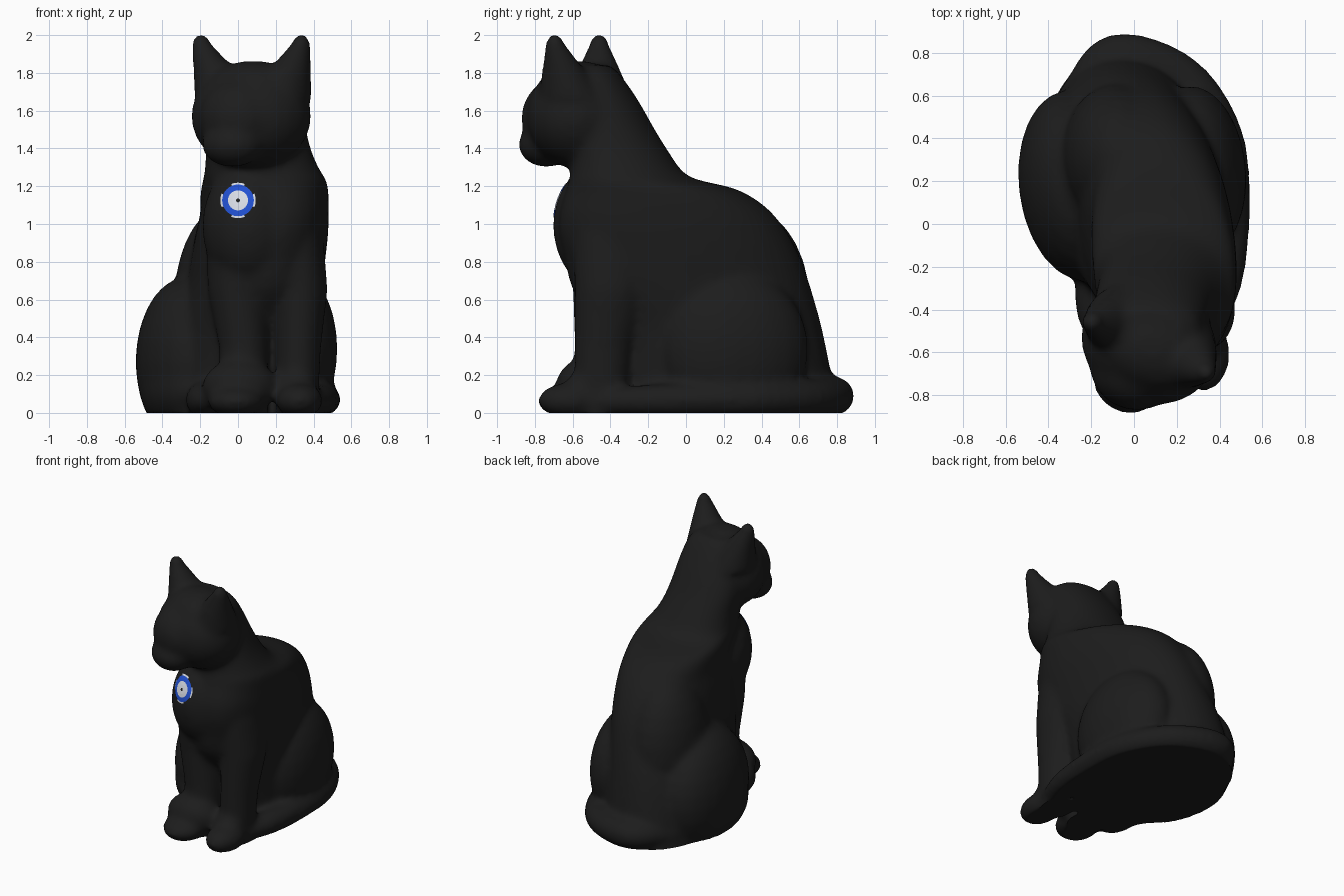
import bpy, bmesh
from math import cos, sin, pi, copysign
from mathutils import Vector, Matrix
from mathutils.bvhtree import BVHTree

cube = bpy.data.objects.get("Cube")
if cube:
    bpy.data.objects.remove(cube, do_unlink=True)


def material(name, rgb):
    m = bpy.data.materials.new(name)
    m.use_nodes = True
    m.diffuse_color = (*rgb, 1)
    bsdf = next(n for n in m.node_tree.nodes if n.type == 'BSDF_PRINCIPLED')
    bsdf.inputs["Base Color"].default_value = (*rgb, 1)
    return m


black = material("black", (0.012, 0.012, 0.012))
blue = material("blue", (0.015, 0.08, 0.64))
white = material("pale grey", (0.68, 0.71, 0.78))


def make_object(name, bm, mats):
    mesh = bpy.data.meshes.new(name)
    bm.to_mesh(mesh)
    ob = bpy.data.objects.new(name, mesh)
    bpy.context.collection.objects.link(ob)
    for m in mats:
        mesh.materials.append(m)
    return ob


def loft(bm, sections, power=2.0, shear=0.0, n=32):
    """Capped stack of level ovals: (x, y, z, x radius, y radius)."""
    rings = []
    for x, y, z, rx, ry in sections:
        ring = []
        for i in range(n):
            c, s = cos(2 * pi * i / n), sin(2 * pi * i / n)
            dx = rx * copysign(abs(c) ** (2 / power), c)
            dy = ry * copysign(abs(s) ** (2 / power), s)
            ring.append(bm.verts.new((x + dx + shear * dy, y + dy, z)))
        rings.append(ring)
    for a, b in zip(rings, rings[1:]):
        for i in range(n):
            j = (i + 1) % n
            bm.faces.new((a[i], a[j], b[j], b[i]))
    bm.faces.new(rings[0][::-1])
    bm.faces.new(rings[-1])


def ball(bm, centre, radii, turn=0.0):
    """Ellipsoid made as a loft, spun about z."""
    first = len(bm.verts)
    angles = [pi * (k / 14 - 0.5) for k in range(1, 14)]
    loft(bm, [(0, 0, sin(a), cos(a), cos(a)) for a in angles], n=24)
    mat = (Matrix.Translation(centre) @ Matrix.Rotation(turn, 4, 'Z')
           @ Matrix.Diagonal((*radii, 1)))
    bm.verts.ensure_lookup_table()
    for v in bm.verts[first:]:
        v.co = mat @ v.co


def spline(points, steps):
    """Points along a smooth path, given as equal-length tuples."""
    pts = [Vector(p) for p in points]
    pts = [2 * pts[0] - pts[1]] + pts + [2 * pts[-1] - pts[-2]]
    out = []
    for a, b, c, d in zip(pts, pts[1:], pts[2:], pts[3:]):
        for k in range(steps):
            t = k / steps
            out.append(0.5 * (2 * b + (c - a) * t + (2 * a - 5 * b + 4 * c - d) * t * t
                              + (3 * b - a - 3 * c + d) * t ** 3))
    return out + [pts[-2]]


bm = bmesh.new()

# torso and neck: height, front y, back y, centre x, half width
profile = [
    (-0.06, -0.42, 0.80, -0.02, 0.40),
    (0.20, -0.42, 0.77, 0.00, 0.40),
    (0.45, -0.47, 0.72, 0.03, 0.38),
    (0.65, -0.60, 0.665, 0.08, 0.355),
    (0.81, -0.64, 0.61, 0.105, 0.35),
    (0.94, -0.67, 0.545, 0.125, 0.345),
    (1.05, -0.67, 0.465, 0.14, 0.335),
    (1.13, -0.65, 0.37, 0.14, 0.335),
    (1.19, -0.63, 0.25, 0.14, 0.335),
    (1.235, -0.62, 0.06, 0.14, 0.325),
    (1.28, -0.61, -0.02, 0.13, 0.305),
    (1.38, -0.61, -0.09, 0.11, 0.28),
    (1.50, -0.61, -0.165, 0.09, 0.27),
    (1.65, -0.63, -0.25, 0.08, 0.255),
    (1.78, -0.63, -0.34, 0.08, 0.22),
    (1.84, -0.60, -0.40, 0.07, 0.16),
]
torso = [(cx, (y0 + y1) / 2, z, w, (y1 - y0) / 2) for z, y0, y1, cx, w in profile]
loft(bm, spline(torso, 3), power=2.15, shear=-0.1)

# breast and rump
ball(bm, (0.06, -0.44, 0.99), (0.25, 0.265, 0.34))
ball(bm, (-0.06, 0.30, 0.58), (0.28, 0.36, 0.52), 0.1)

# haunches
ball(bm, (-0.27, 0.18, 0.27), (0.27, 0.45, 0.45), 0.12)
ball(bm, (-0.27, 0.14, 0.13), (0.25, 0.41, 0.24), 0.12)
ball(bm, (0.29, 0.25, 0.34), (0.235, 0.40, 0.42), 0.1)
# hind foot showing beside the front paw
ball(bm, (-0.17, -0.32, 0.07), (0.11, 0.24, 0.10))

# front legs
loft(bm, [(0.31, -0.38, 0.95, 0.14, 0.22), (0.33, -0.40, 0.65, 0.145, 0.19),
          (0.32, -0.44, 0.35, 0.12, 0.15), (0.31, -0.46, -0.05, 0.11, 0.13)])
loft(bm, [(0.0, -0.40, 0.95, 0.17, 0.22), (0.0, -0.41, 0.65, 0.16, 0.19),
          (0.03, -0.45, 0.35, 0.13, 0.14), (0.03, -0.48, -0.05, 0.13, 0.13)])

# front paws
ball(bm, (0.325, -0.61, 0.065), (0.125, 0.175, 0.095))
ball(bm, (0.31, -0.53, 0.12), (0.11, 0.11, 0.12))
ball(bm, (-0.01, -0.62, 0.06), (0.15, 0.165, 0.085))
ball(bm, (0.01, -0.54, 0.14), (0.20, 0.15, 0.145))

# tail wrapped around the left side
path = [(-0.26, 0.58, 0.08, 0.10), (-0.08, 0.765, 0.09, 0.125), (0.22, 0.67, 0.08, 0.12),
        (0.40, 0.40, 0.075, 0.115), (0.44, 0.08, 0.07, 0.105),
        (0.42, -0.22, 0.065, 0.10), (0.36, -0.45, 0.06, 0.08)]
for x, y, z, r in spline(path, 6):
    ball(bm, (x, y, z), (r, r, r * 0.85))

# head, turned slightly to the right
TURN = -0.39
ball(bm, (0.07, -0.56, 1.57), (0.325, 0.28, 0.28), TURN)
ball(bm, (0.08, -0.57, 1.69), (0.28, 0.21, 0.175), TURN)
ball(bm, (0.0, -0.68, 1.56), (0.21, 0.19, 0.21), TURN)
ball(bm, (-0.03, -0.74, 1.42), (0.165, 0.145, 0.12), TURN)

# ears: broad cones growing out of the skull, with round tips
for base, tip in (((-0.05, -0.46), (-0.195, -0.46)), ((0.21, -0.60), (0.335, -0.695))):
    a, b = Vector((*base, 1.66)), Vector((*tip, 1.96))
    loft(bm, [(*a, 0.18, 0.18), (*b, 0.05, 0.05)])
    ball(bm, b, (0.05, 0.05, 0.048))

# blend everything into one smooth skin
cat = make_object("cat_body", bm, [black])
bm.free()
bpy.context.view_layer.objects.active = cat
cat.select_set(True)
remesh = cat.modifiers.new("Skin", 'REMESH')
remesh.mode = 'VOXEL'
remesh.voxel_size = 0.02
relax = cat.modifiers.new("Relax", 'SMOOTH')
relax.factor = 0.5
relax.iterations = 14
for m in ("Skin", "Relax"):
    bpy.ops.object.modifier_apply(modifier=m)

# flat underside
for v in cat.data.vertices:
    v.co.z = max(v.co.z, 0)
cat.data.update()
bpy.ops.object.shade_smooth_by_angle(angle=0.8)

bm = bmesh.new()
bm.from_mesh(cat.data)
skin = BVHTree.FromBMesh(bm)
bm.free()

# round chest charm, laid onto the skin as a thin plate
RADII, SEG = (0.01, 0.03, 0.053, 0.068, 0.084, 0.094), 32
bm = bmesh.new()


def on_skin(r, i):
    x, z = r * sin(2 * pi * i / SEG), 1.125 + r * cos(2 * pi * i / SEG)
    hit = skin.ray_cast(Vector((x, -2, z)), Vector((0, 1, 0)))[0]
    return bm.verts.new((x, hit.y - 0.006, z))


rings = [[on_skin(r, i) for i in range(SEG)] for r in RADII]
bm.faces.new(rings[0]).material_index = 0
for k, (a, b) in enumerate(zip(rings, rings[1:])):
    rim = k == len(RADII) - 2
    for i in range(SEG):
        # the outer rim is only four short dashes
        if rim and (i + 2) % 8 > 3:
            continue
        j = (i + 1) % SEG
        f = bm.faces.new((a[i], a[j], b[j], b[i]))
        f.material_index = 2 if k < 2 or rim else 1
bmesh.ops.recalc_face_normals(bm, faces=bm.faces)
if sum(f.normal.y for f in bm.faces) > 0:
    bmesh.ops.reverse_faces(bm, faces=bm.faces)
make_object("chest_charm", bm, [black, blue, white])
bm.free()
